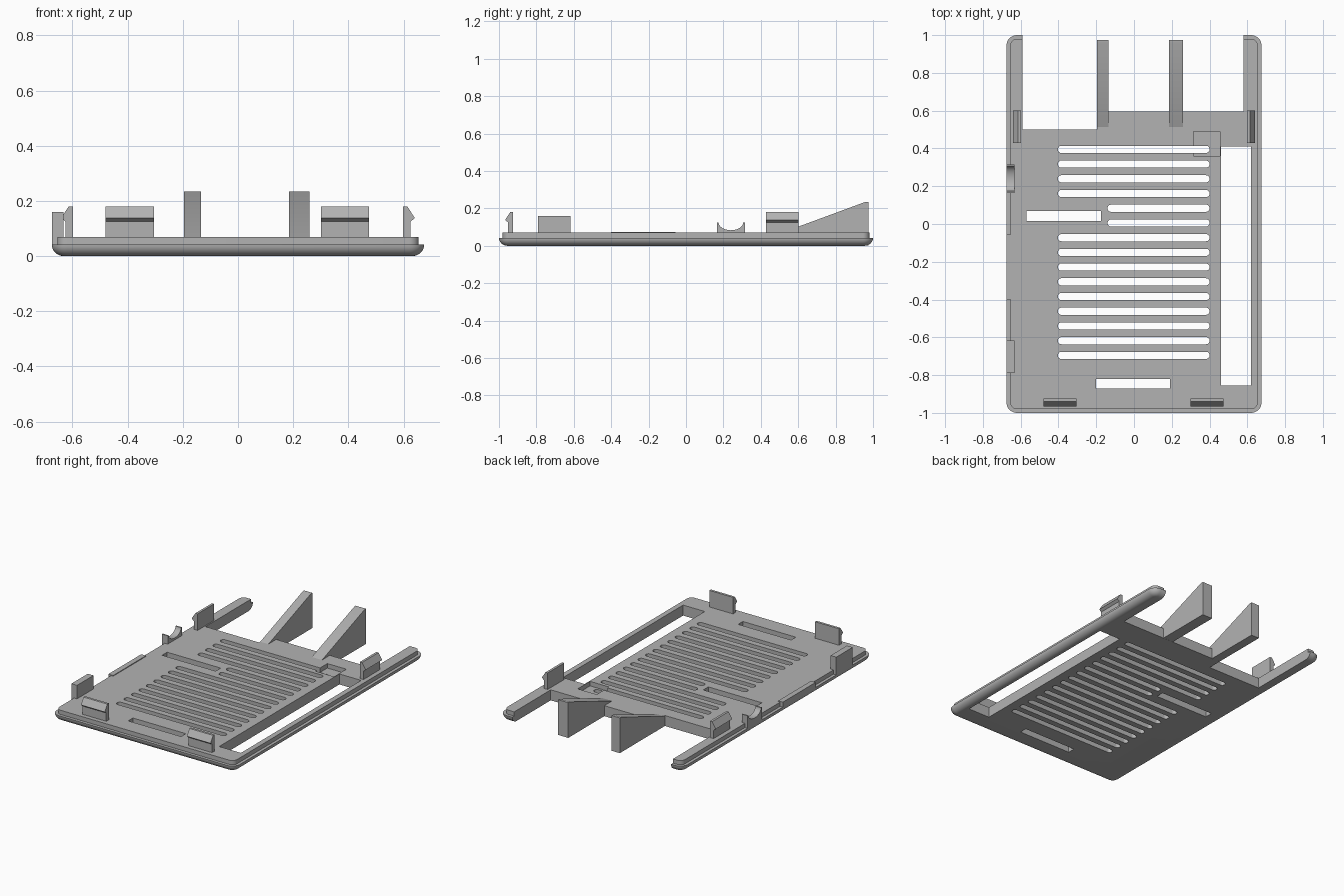
import bpy
import bmesh
from math import cos, sin, pi
from mathutils import Vector

cube = bpy.data.objects.get("Cube")
if cube:
    bpy.data.objects.remove(cube)

grey = bpy.data.materials.new("plastic_grey")
grey.use_nodes = True
colour = (0.45, 0.45, 0.45, 1)
grey.diffuse_color = colour
grey.node_tree.nodes["Principled BSDF"].inputs["Base Color"].default_value = colour


def loft(name, rings):
    """Closed solid through a list of matching point rings."""
    bm = bmesh.new()
    loops = [[bm.verts.new(p) for p in ring] for ring in rings]
    n = len(loops[0])
    bm.faces.new(loops[0])
    bm.faces.new(loops[-1])
    for a, b in zip(loops, loops[1:]):
        for i in range(n):
            j = (i + 1) % n
            bm.faces.new((a[i], a[j], b[j], b[i]))
    bmesh.ops.recalc_face_normals(bm, faces=bm.faces)
    mesh = bpy.data.meshes.new(name)
    bm.to_mesh(mesh)
    bm.free()
    obj = bpy.data.objects.new(name, mesh)
    bpy.context.collection.objects.link(obj)
    mesh.materials.append(grey)
    return obj


def prism(name, profile, axis, lo, hi):
    """Extrude a 2D profile along x, y or z between lo and hi."""
    def place(p, d):
        return {"x": (d, *p), "y": (p[0], d, p[1]), "z": (*p, d)}[axis]
    return loft(name, [[Vector(place(p, d)) for p in profile] for d in (lo, hi)])


def box(name, x0, x1, y0, y1, z0, z1):
    return prism(name, [(x0, y0), (x1, y0), (x1, y1), (x0, y1)], "z", z0, z1)


def rounded(x0, x1, y0, y1, r, steps=8):
    pts = []
    corners = [(x1 - r, y1 - r), (x0 + r, y1 - r), (x0 + r, y0 + r), (x1 - r, y0 + r)]
    for k, (cx, cy) in enumerate(corners):
        for i in range(steps + 1):
            a = (k + i / steps) * pi / 2
            pts.append((cx + r * cos(a), cy + r * sin(a)))
    return pts


def ring(inset, z):
    w, l = 0.675 - inset, 1 - inset
    return [Vector((x, y, z)) for x, y in rounded(-w, w, -l, l, 0.055 - inset)]


def cut(target, cutters):
    for c in cutters:
        c.hide_render = True
        mod = target.modifiers.new("cut", "BOOLEAN")
        mod.operation = "DIFFERENCE"
        mod.solver = "EXACT"
        mod.object = c
    bpy.context.view_layer.objects.active = target
    for mod in list(target.modifiers):
        bpy.ops.object.modifier_apply(modifier=mod.name)
    for c in cutters:
        bpy.data.objects.remove(c)


# Base plate with rounded lower edge and a stepped lip on top
arc = [i * pi / 16 for i in range(9)]
rings = [ring(0.045 * (1 - sin(a)), 0.042 * (1 - cos(a))) for a in arc]
rings += [ring(0.02, 0.042), ring(0.02, 0.07)]
plate = loft("base_plate", rings)

# Openings: back bays, long side window, rectangular slots, shallow recess
B, T = -0.1, 0.2
cutters = [
    prism("back_bay_cutter", [(-0.59, 0.5), (-0.195, 0.5), (-0.195, 0.595),
                              (0.58, 0.595), (0.58, 1.1), (-0.59, 1.1)], "z", B, T),
    box("side_window_cutter", 0.46, 0.62, -0.855, 0.41, B, T),
    box("left_slot_cutter", -0.57, -0.175, 0.015, 0.068, B, T),
    box("front_slot_cutter", -0.2, 0.19, -0.87, -0.82, B, T),
    box("recess_cutter", 0.315, 0.455, 0.36, 0.49, 0.04, T),
]
# Row of rounded vent slots, two of them shorter
for i in range(15):
    y = 0.395 - i * 0.0779
    x0 = -0.14 if i in (4, 5) else -0.403
    cutters.append(prism("vent_cutter", rounded(x0, 0.4, y - 0.019, y + 0.019, 0.0185, 6), "z", B, T))
cut(plate, cutters)

# Wedge fins projecting from the back edge
for name, x0, x1 in (("right_fin", -0.195, -0.135), ("left_fin", 0.185, 0.26)):
    prism(name, [(0.51, 0.0005), (0.975, 0.0005), (0.975, 0.235), (0.96, 0.235), (0.51, 0.069)],
          "x", x0, x1)

# Hooked snap clips: offsets outward from the inner face, with height
hook = [(0, 0.06), (0.027, 0.06), (0.027, 0.125), (0.043, 0.138), (0.016, 0.18), (0, 0.18)]
for name, x0 in (("front_right_clip", -0.48), ("front_left_clip", 0.3)):
    prism(name, [(-0.924 - d, z) for d, z in hook], "x", x0, x0 + 0.175)
for name, s in (("right_clip", -1), ("left_clip", 1)):
    prism(name, [(s * (0.598 + d), z) for d, z in hook], "y", 0.428, 0.602)

# Right edge details: post, low strip and cable saddle
box("edge_post", -0.675, -0.633, -0.79, -0.617, 0.04, 0.16)
box("edge_strip", -0.675, -0.64, -0.4, -0.055, 0.04, 0.075)
dip = [(0.24 + 0.066 * cos(a), 0.125 - 0.042 * sin(a)) for a in [i * pi / 12 for i in range(13)]]
prism("cable_saddle", [(0.165, 0.125), (0.165, 0.04), (0.315, 0.04), (0.315, 0.125)] + dip,
      "x", -0.675, -0.633)

# Smooth the rounded edges, keep the creases
bpy.ops.object.select_all(action="DESELECT")
for obj in bpy.context.scene.objects:
    if obj.type == "MESH" and grey.name in obj.data.materials:
        obj.select_set(True)
        bpy.context.view_layer.objects.active = obj
bpy.ops.object.shade_smooth_by_angle(angle=0.5)
